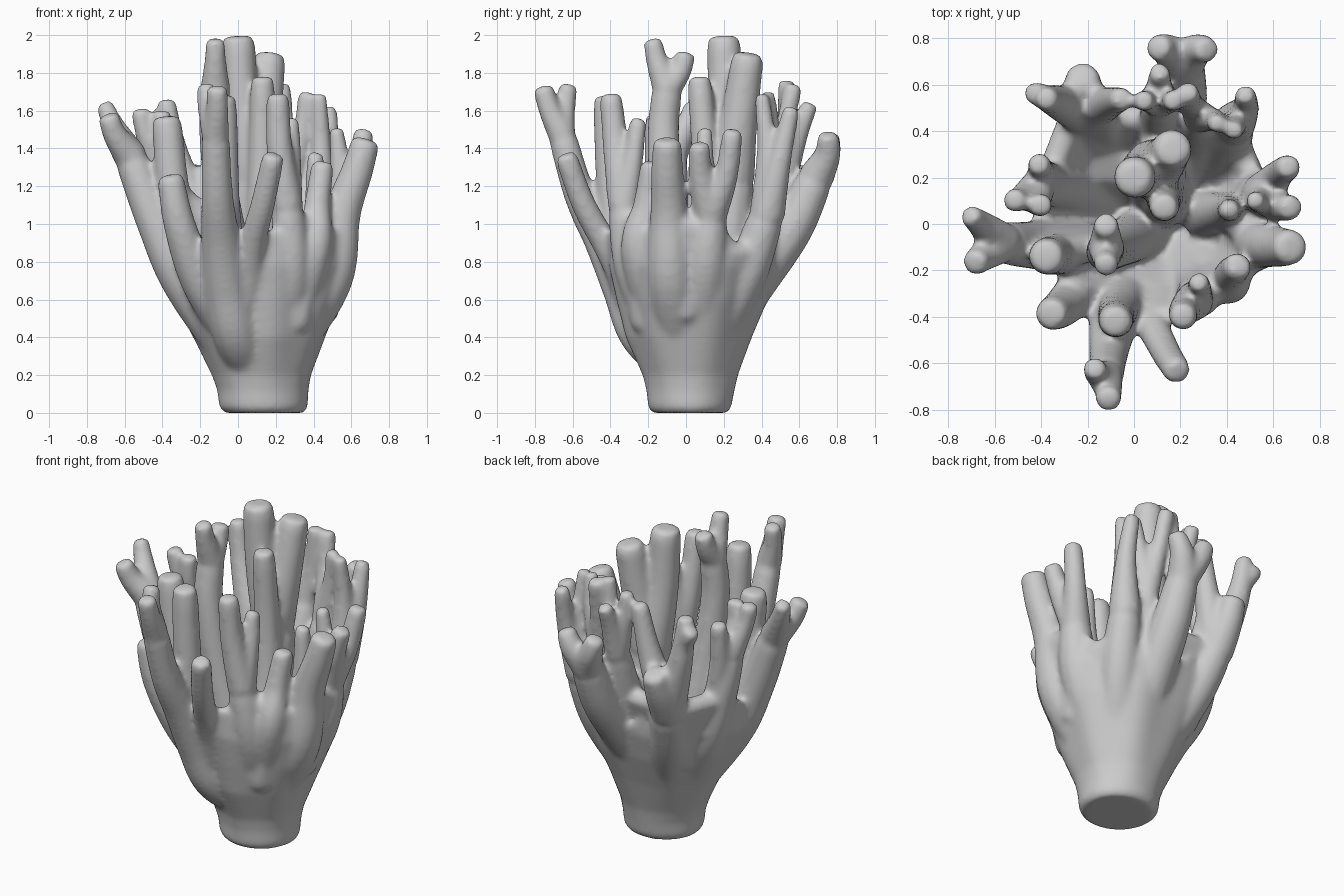
import bpy, bmesh, math
from mathutils import Vector

bm = bmesh.new()
N = 14


def loft(rings):
    """Closed solid from a list of equal-length rings of points."""
    vs = [[bm.verts.new(p) for p in r] for r in rings]
    n = len(vs[0])
    for a, b in zip(vs, vs[1:]):
        for i in range(n):
            j = (i + 1) % n
            bm.faces.new((a[i], a[j], b[j], b[i]))
    bm.faces.new(vs[0][::-1])
    bm.faces.new(vs[-1])


def spline(pts, steps=6):
    """Smooth curve through (x, y, z, radius) points."""
    P = [Vector(p) for p in pts]
    P = [2 * P[0] - P[1]] + P + [2 * P[-1] - P[-2]]
    out = []
    for a, b, c, d in zip(P, P[1:], P[2:], P[3:]):
        for k in range(steps):
            t = k / steps
            out.append(0.5 * (2 * b + (c - a) * t + (2 * a - 5 * b + 4 * c - d) * t * t
                              + (3 * b - a - 3 * c + d) * t ** 3))
    return out + [P[-2]]


def limb(*pts):
    """Tapered branch with a blunt rounded tip."""
    cur = spline(pts)
    rings = []
    for i, q in enumerate(cur):
        d = (cur[min(i + 1, len(cur) - 1)] - cur[max(i - 1, 0)]).to_3d().normalized()
        u = d.orthogonal().normalized() if i == 0 else (u - d * u.dot(d)).normalized()
        v = d.cross(u)
        c, r = q.to_3d(), q[3] + 0.006
        if i == 0:
            profile = ((.4, -.6), (.8, -.35), (1, 0))
        elif i == len(cur) - 1:
            profile = ((.9, -.12), (.6, 0))
        else:
            profile = ((1, 0),)
        for s, off in profile:
            rings.append([c + d * off * r + (u * math.cos(k * math.tau / N) + v * math.sin(k * math.tau / N)) * r * s
                          for k in range(N)])
    loft(rings)


def fork(stem, *twigs):
    """Stem with twigs that all start at its end."""
    limb(*stem)
    for t in twigs:
        limb(stem[-1], *t)


def web(*pts):
    """Convex flesh stretched between neighbouring branches."""
    ball = bmesh.new()
    bmesh.ops.create_icosphere(ball, subdivisions=2, radius=1)
    cloud = bmesh.new()
    for x, y, z, r in pts:
        for v in ball.verts:
            cloud.verts.new(v.co * r + Vector((x, y, z)))
    bmesh.ops.convex_hull(cloud, input=cloud.verts[:])
    bmesh.ops.delete(cloud, geom=[v for v in cloud.verts if not v.link_faces], context='VERTS')
    me = bpy.data.meshes.new("web_tmp")
    cloud.to_mesh(me)
    bm.from_mesh(me)
    bpy.data.meshes.remove(me)
    ball.free()
    cloud.free()


# Trunk: flaring ridged cup (z, xmin, xmax, ymin, ymax, inset scale)
CX, CY = 0.14, 0.03
cup = [(0, -.07, .35, -.18, .22, 1), (.03, -.10, .37, -.20, .24, 1), (.12, -.11, .375, -.21, .26, 1),
       (.2, -.14, .39, -.23, .28, 1), (.4, -.24, .47, -.32, .36, 1), (.6, -.35, .55, -.37, .45, 1),
       (.78, -.44, .60, -.41, .51, 1), (.9, -.46, .61, -.43, .54, .97), (.9, -.46, .60, -.42, .53, .87),
       (.76, -.43, .58, -.40, .50, .68), (.6, -.4, .5, -.4, .45, .42), (.48, -.3, .4, -.3, .4, .15)]
rings = []
for z, x0, x1, y0, y1, s in cup:
    ring = []
    for k in range(72):
        a = k * math.tau / 72
        c, n = math.cos(a), math.sin(a)
        ridge = 1 - min(z, .5) * .12 * (.5 + .5 * math.cos(7 * a + 1.0))
        rx, ry = (x1 - CX if c > 0 else CX - x0), (y1 - CY if n > 0 else CY - y0)
        drop = .07 * math.cos(7 * a + 1.0) if z > .85 else 0
        ring.append((CX + c * rx * ridge * s, CY + n * ry * ridge * s, z - drop))
    rings.append(ring)
loft(rings)

# Left fan
fork([(.04, 0, .22, .11), (-.27, -.07, .68, .12), (-.43, -.09, 1.0, .10), (-.57, -.08, 1.36, .085)],
     [(-.66, .0, 1.52, .055), (-.71, .04, 1.64, .04)], [(-.65, -.14, 1.47, .06), (-.69, -.17, 1.58, .05)])
limb((-.2, -.1, .65, .1), (-.33, -.13, 1.1, .085), (-.38, -.14, 1.57, .075))
limb((0, -.13, .4, .12), (-.20, -.26, .7, .10), (-.31, -.36, 1.0, .08), (-.36, -.39, 1.26, .065))
fork([(.06, -.02, .4, .12), (-.06, -.09, 1.0, .09), (-.12, -.12, 1.45, .08), (-.12, -.10, 1.72, .075)],
     [(-.12, -.15, 1.85, .055), (-.12, -.18, 1.98, .045)], [(-.12, -.03, 1.81, .055), (-.12, 0, 1.91, .05)])
web((-.46, -.09, 1.05, .07), (-.35, -.12, 1.2, .06), (-.25, -.06, .65, .08), (-.1, -.09, .95, .07))
web((-.33, -.12, .95, .06), (-.2, -.26, .75, .07), (-.06, -.09, .8, .07), (.05, -.1, .45, .08))

# Front fan
fork([(.07, -.05, .25, .12), (-.01, -.23, .42, .12), (-.06, -.32, .65, .115), (-.09, -.43, .9, .10),
      (-.11, -.56, 1.15, .08), (-.12, -.66, 1.48, .07)],
     [(-.11, -.72, 1.6, .055), (-.11, -.76, 1.73, .05)], [(-.16, -.64, 1.62, .05), (-.17, -.62, 1.74, .045)])
limb((-.03, -.28, .6, .1), (-.07, -.38, 1.05, .08), (-.08, -.42, 1.68, .07))
limb((.05, -.2, .5, .1), (.07, -.40, .85, .07), (.13, -.54, 1.1, .06), (.19, -.64, 1.37, .055))
web((-.07, -.42, .9, .07), (.07, -.38, .78, .06), (0, -.22, .42, .1))
web((-.1, -.5, 1.1, .06), (-.07, -.38, 1.1, .05), (-.05, -.3, .6, .08))

# Front right fan
fork([(.2, -.08, .32, .12), (.28, -.27, .75, .10), (.26, -.33, 1.1, .08)],
     [(.22, -.37, 1.4, .065), (.21, -.40, 1.69, .055)], [(.28, -.28, 1.35, .05), (.28, -.25, 1.56, .04)])
limb((.25, -.1, .4, .12), (.40, -.25, .85, .09), (.42, -.21, 1.1, .065), (.45, -.18, 1.33, .055))
web((.27, -.31, 1.0, .06), (.41, -.24, .98, .07), (.3, -.2, .5, .1))

# Right fan
limb((.23, -.02, .3, .12), (.48, -.08, .70, .12), (.55, -.09, 1.05, .095), (.63, -.1, 1.28, .08), (.68, -.1, 1.45, .07))
fork([(.25, .05, .3, .12), (.49, .1, .75, .11), (.55, .13, 1.05, .085)],
     [(.62, .08, 1.25, .06), (.68, .07, 1.43, .05)], [(.62, .21, 1.25, .06), (.67, .25, 1.5, .05)],
     [(.54, .1, 1.3, .05), (.52, .1, 1.51, .035)])
limb((.3, .04, .6, .1), (.40, .06, 1.0, .06), (.41, .06, 1.38, .04))
web((.55, -.09, 1.0, .08), (.54, .12, .95, .08), (.45, 0, .55, .09), (.4, .04, .95, .05))
web((.53, -.09, .95, .06), (.41, -.23, .95, .06), (.35, -.1, .45, .08))

# Back right fan
fork([(.22, .1, .32, .12), (.37, .31, .72, .11), (.43, .43, 1.05, .09)],
     [(.48, .50, 1.35, .055), (.48, .56, 1.62, .04)], [(.44, .43, 1.4, .05), (.43, .40, 1.69, .035)])
fork([(.2, .15, .4, .12), (.27, .36, .85, .09), (.28, .46, 1.25, .065)],
     [(.25, .52, 1.5, .045), (.23, .57, 1.74, .045)], [(.34, .45, 1.5, .045), (.36, .43, 1.7, .035)])
web((.43, .42, 1.08, .06), (.28, .43, 1.15, .06), (.33, .28, .6, .08))
web((.53, .15, .84, .06), (.43, .38, .86, .06), (.35, .2, .5, .08))

# Back fan
fork([(.15, .08, .32, .13), (.18, .36, .7, .12), (.20, .56, .98, .11), (.21, .69, 1.25, .09)],
     [(.14, .75, 1.37, .065), (.10, .76, 1.48, .05)], [(.27, .75, 1.37, .065), (.32, .75, 1.48, .05)])
fork([(.12, .15, .4, .13), (.11, .41, .95, .09), (.11, .53, 1.3, .07)],
     [(.11, .60, 1.5, .05), (.11, .66, 1.64, .04)], [(.06, .53, 1.5, .045), (.04, .53, 1.7, .04)],
     [(.15, .53, 1.5, .045), (.17, .53, 1.76, .04)])
web((.2, .55, 1.04, .07), (.11, .47, 1.15, .06), (.27, .4, .97, .07), (.17, .3, .55, .1))

# Back left fan
fork([(.06, .1, .32, .13), (-.12, .33, .70, .12), (-.21, .48, 1.0, .10)],
     [(-.22, .57, 1.15, .085), (-.22, .64, 1.3, .065)],
     [(-.34, .53, 1.4, .065), (-.38, .54, 1.66, .045)], [(-.34, .53, 1.4, .05), (-.44, .57, 1.6, .045)],
     [(-.11, .52, 1.35, .065), (-.05, .54, 1.66, .045)])
web((-.21, .48, 1.05, .06), (-.31, .51, 1.25, .05), (-.13, .50, 1.25, .05), (-.1, .32, .7, .07))
web((.11, .45, 1.0, .06), (-.18, .46, 1.0, .06), (0, .25, .55, .09))
fork([(.03, .06, .3, .12), (-.24, .16, .70, .12), (-.37, .17, 1.05, .09), (-.42, .15, 1.3, .075)],
     [(-.49, .11, 1.48, .05), (-.52, .10, 1.61, .045)], [(-.41, .09, 1.45, .05), (-.40, .08, 1.6, .045)])
limb((-.33, .18, .95, .07), (-.39, .22, 1.25, .055), (-.41, .26, 1.52, .045))
web((-.37, .19, 1.0, .06), (-.27, .45, 1.0, .06), (-.15, .25, .6, .09))
web((.05, .2, .75, .06), (-.13, .38, .85, .06), (-.3, .24, .8, .06), (.08, .1, .5, .08))

# Tall central branches
fork([(.13, .08, .4, .14), (.1, .2, .85, .13), (.08, .24, 1.25, .12)],
     [(.02, .21, 1.6, .09), (0, .2, 1.995, .085)], [(.13, .28, 1.55, .095), (.17, .33, 1.905, .08)])
limb((.13, .1, .6, .11), (.13, .11, 1.2, .075), (.13, .07, 1.78, .06))
web((.09, .22, 1.1, .08), (.11, .40, .95, .07), (.13, .1, .5, .1))

# Fuse everything into one smooth organic skin
bmesh.ops.recalc_face_normals(bm, faces=bm.faces[:])
mesh = bpy.data.meshes.new("branching_coral")
bm.to_mesh(mesh)
bm.free()
coral = bpy.data.objects.new("branching_coral", mesh)
bpy.context.collection.objects.link(coral)
rem = coral.modifiers.new("fuse", 'REMESH')
rem.mode = 'VOXEL'
rem.voxel_size = 0.015
rem.use_smooth_shade = True
smo = coral.modifiers.new("soften", 'SMOOTH')
smo.factor = 0.5
smo.iterations = 14
